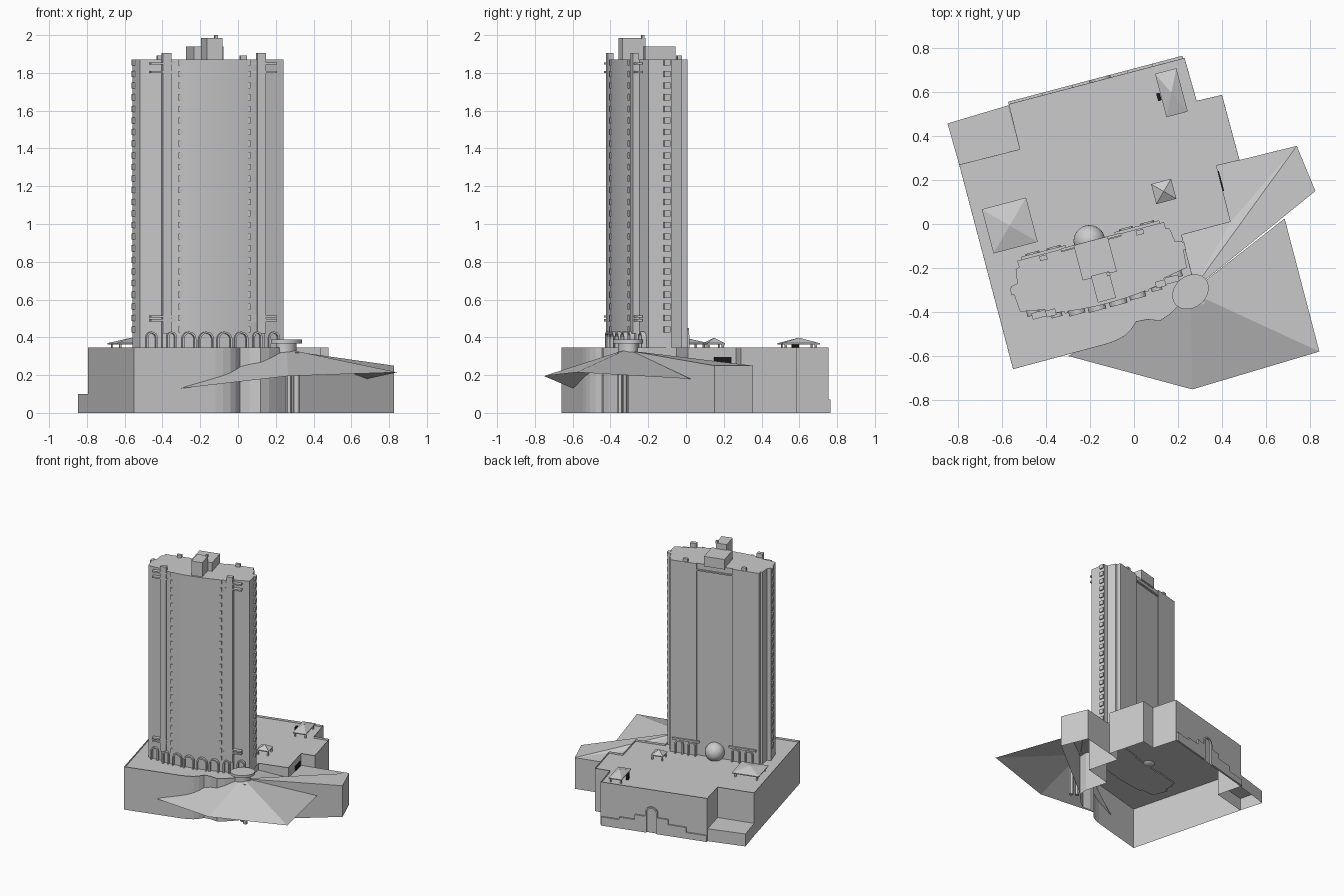
import bpy, bmesh, math
from mathutils import Matrix, Vector

if "Cube" in bpy.data.objects:
    bpy.data.objects.remove(bpy.data.objects["Cube"])

ANG = math.radians(14.8)
T = Matrix.Translation((-0.165, -0.2, 0)) @ Matrix.Rotation(ANG, 4, 'Z')   # tower frame
TOP, ROOF, ROOFTOP = 0.345, 0.33, 1.87


def finish(name, bm, M=Matrix(), recalc=True, smooth=False, color=None):
    if recalc:
        bmesh.ops.recalc_face_normals(bm, faces=bm.faces[:])
    me = bpy.data.meshes.new(name)
    bm.to_mesh(me)
    bm.free()
    ob = bpy.data.objects.new(name, me)
    ob.matrix_world = M
    bpy.context.collection.objects.link(ob)
    if color:
        mat = bpy.data.materials.new(name)
        mat.diffuse_color = color
        mat.use_nodes = True
        mat.node_tree.nodes["Principled BSDF"].inputs["Base Color"].default_value = mat.diffuse_color
        me.materials.append(mat)
    if smooth:
        bpy.ops.object.select_all(action='DESELECT')
        ob.select_set(True)
        bpy.context.view_layer.objects.active = ob
        bpy.ops.object.shade_smooth_by_angle(angle=math.radians(30))
    return ob


def prism(bm, pts, z0, z1, bottom=True):
    """Counter-clockwise outline pulled up from z0 to z1; returns the top face."""
    lo = [bm.verts.new((x, y, z0)) for x, y in pts]
    hi = [bm.verts.new((x, y, z1)) for x, y in pts]
    n = len(pts)
    for i in range(n):
        j = (i + 1) % n
        bm.faces.new((lo[i], lo[j], hi[j], hi[i]))
    if bottom:
        bm.faces.new(lo[::-1])
    return bm.faces.new(hi)


def box(bm, u, v, du, dv, z0, z1):
    a, b = du / 2, dv / 2
    prism(bm, [(u - a, v - b), (u + a, v - b), (u + a, v + b), (u - a, v + b)], z0, z1)


def arch(bm, u, v, w, z0, h, depth, t=0.01):
    """Arch-shaped frame standing in the u-z plane."""
    def prof(r, zt):
        arc = [(u + r * math.cos(math.pi * k / 8), zt + r * math.sin(math.pi * k / 8)) for k in range(9)]
        return [(u + r, z0)] + arc + [(u - r, z0)]
    spring = z0 + h - w / 2
    rows = [[bm.verts.new((x, y, z)) for x, z in prof(r, spring)]
            for r, y in ((w / 2, v - depth / 2), (w / 2 - t, v - depth / 2),
                         (w / 2 - t, v + depth / 2), (w / 2, v + depth / 2))]
    for a in range(4):
        p, q = rows[a], rows[(a + 1) % 4]
        for i in range(len(p) - 1):
            bm.faces.new((p[i], p[i + 1], q[i + 1], q[i]))


# Podium: open-bottomed shell with a parapet round the roof terrace
podium = [(-.55, -.66), (-.12, -.545), (-.08, -.53), (-.04, -.508), (-.012, -.48), (.01, -.445),
          (.06, -.435), (.12, -.44), (.165, -.41), (.20, -.375), (.26, -.31), (.265, -.235),
          (.217, -.05), (.44, .01), (.375, .265), (.48, .29), (.40, .587), (.285, .56),
          (.23, .755), (-.57, .545), (-.52, .34), (-.795, .27)]
bm = bmesh.new()
f = prism(bm, podium, 0, TOP, bottom=False)
bmesh.ops.inset_region(bm, faces=[f], thickness=0.009)
bmesh.ops.inset_region(bm, faces=[f], thickness=0.0005, depth=-(TOP - ROOF))
finish("podium", bm, recalc=False)

# Low annex at the back left corner
bm = bmesh.new()
prism(bm, [(-.795, .27), (-.52, .34), (-.57, .54), (-.848, .457)], 0, 0.10, bottom=False)
finish("annex", bm, recalc=False)

# Stepped relief and doorway arch on the back wall
W = Matrix.Translation((-.57, .545, 0)) @ Matrix.Rotation(ANG, 4, 'Z')
bm = bmesh.new()
for s0, s1, h in ((0, .16, .05), (.16, .3, .09), (.3, .38, .13), (.48, .56, .13), (.56, .68, .09), (.68, .82, .07)):
    box(bm, (s0 + s1) / 2, 0.004, s1 - s0, 0.014, 0, h)
arch(bm, .43, 0.004, .1, 0.0, .21, .014, t=.012)
finish("back_relief", bm, W)

# Side wing: sloping roof falling from the canopy hub
bm = bmesh.new()
V = [bm.verts.new(p) for p in ((.262, -.305, .33), (.825, .15, .25), (.74, .355, .25),
                               (.375, .265, .25), (.44, .01, .265), (.217, -.05, .29))]
G = [bm.verts.new((v.co.x, v.co.y, 0)) for v in V[:4]]
for t in ((0, 1, 2), (0, 2, 4), (4, 2, 3), (0, 4, 5)):
    bm.faces.new([V[i] for i in t])
for i in range(3):
    bm.faces.new((G[i], G[i + 1], V[i + 1], V[i]))
finish("side_wing", bm, recalc=False)

# Entrance canopy: faceted fan
bm = bmesh.new()
hub = bm.verts.new((.258, -.31, .338))
rim = [bm.verts.new(p) for p in ((-.3, -.6, .13), (.265, -.752, .195), (.843, -.58, .215), (.685, .025, .18))]
for a, b in zip(rim, rim[1:]):
    bm.faces.new((hub, a, b))
finish("canopy", bm, recalc=False)

# Canopy hub disc, its stem, and columns below
def ellipse(a, b, n=28):
    return [(a * math.cos(2 * math.pi * k / n), b * math.sin(2 * math.pi * k / n)) for k in range(n)]

H = Matrix.Translation((.257, -.308, 0)) @ Matrix.Rotation(math.radians(40), 4, 'Z')
bm = bmesh.new()
prism(bm, ellipse(.09, .072), .368, .388)
prism(bm, ellipse(.058, .046), .32, .37)
finish("canopy_hub", bm, H, smooth=True)
bm = bmesh.new()
for dx, dy in ((0, 0), (.04, -.02)):
    prism(bm, [(.27 + dx + x, -.33 + dy + y) for x, y in ellipse(.016, .016, 12)], 0, .32)
finish("canopy_columns", bm, smooth=True)


# Tower body: bowed front, stepped ends, shallow recess at the back
def front_v(u):
    return -.167 + .027 * (u / .28) ** 2 if abs(u) <= .28 else -.122 + .018 * (abs(u) - .28) / .11

arc = [(-.28 + .56 * k / 20, front_v(-.28 + .56 * k / 20)) for k in range(21)]
right = [(.28, -.122), (.392, -.102), (.402, .02), (.372, .025), (.362, .09), (.345, .095),
         (.345, .125), (.14, .125), (.14, .114)]
left = [(-u, v) for u, v in reversed(right)]
bm = bmesh.new()
prism(bm, arc + right + left, .32, ROOFTOP)
finish("tower", bm, T, smooth=True)

# Front fins and back roof vents
bm = bmesh.new()
for s in (-1, 1):
    box(bm, s * .258, -.143, .046, .03, .42, 1.905)
    box(bm, s * .227, .108, .035, .022, 1.86, 1.893)
finish("fins_and_vents", bm, T)

# Balconies repeated on every floor
bm = bmesh.new()
for i in range(24):
    z = .425 + i * .0615
    for s in (-1, 1):
        box(bm, s * .399, -.003, .022, .035, z, z + .032)
        box(bm, s * .19, front_v(.19), .014, .016, z, z + .032)
finish("balconies", bm, T)

# Horizontal bands at the top and bottom of the facade
bm = bmesh.new()
for z in (.485, .505, 1.80, 1.845):
    for s in (-1, 1):
        box(bm, s * .255, -.137, .18, .03, z, z + .011)
box(bm, 0, .122, .28, .012, 1.815, 1.825)
finish("facade_bands", bm, T)

# Arcade round the tower foot
bm = bmesh.new()
for s in (-1, 1):
    for u, w in ((.05, .082), (.143, .075), (.235, .05), (.335, .06)):
        arch(bm, s * u, front_v(u) - .006, w, ROOF, .10, .03)
    for u in (.17, .27):
        arch(bm, s * u, .13, .065, ROOF, .11, .03)
for s in (-1, 1):
    box(bm, s * .22, .13, .21, .016, .435, .45)
finish("arcade", bm, T)

# Plant rooms on the tower roof
bm = bmesh.new()
box(bm, 0, .045, .16, .165, 1.86, 1.94)
box(bm, .003, -.09, .085, .125, 1.86, 1.985)
box(bm, .04, -.04, .016, .016, 1.98, 2.0)
finish("roof_plant", bm, T)

# Dome behind the tower
bm = bmesh.new()
bmesh.ops.create_uvsphere(bm, u_segments=28, v_segments=16, radius=.072)
finish("dome", bm, Matrix.Translation((-.203, -.077, .384)), smooth=True)

# Terrace pavilions: pyramid roofs on posts
for k, (x, y, a, b) in enumerate(((-.565, -.007, .104, .104), (.135, .148, .047, .047), (.17, .597, .05, .102))):
    bm = bmesh.new()
    c = [(-a, -b), (a, -b), (a, b), (-a, b)]
    base = prism(bm, c, .362, .369)
    bmesh.ops.poke(bm, faces=[base])
    tip = max(bm.verts, key=lambda v: (v.co.z, -v.co.xy.length))
    tip.co = Vector((0, 0, .398))
    for px, py in c:
        box(bm, px * .8, py * .8, .01, .01, ROOF, .364)
    finish("pavilion_%d" % (k + 1), bm, Matrix.Translation((x, y, 0)) @ Matrix.Rotation(ANG, 4, 'Z'))

# Dark door on the podium wall above the wing and dark hatch by a pavilion
bm = bmesh.new()
box(bm, 0, 0, .008, .095, .245, .295)
finish("side_door", bm, Matrix.Translation((.394, .195, 0)) @ Matrix.Rotation(ANG, 4, 'Z'), color=(0.01, 0.01, 0.01, 1))
bm = bmesh.new()
box(bm, 0, 0, .016, .035, ROOF, .372)
finish("terrace_hatch", bm, Matrix.Translation((.113, .578, 0)) @ Matrix.Rotation(ANG, 4, 'Z'), color=(0.01, 0.01, 0.01, 1))
